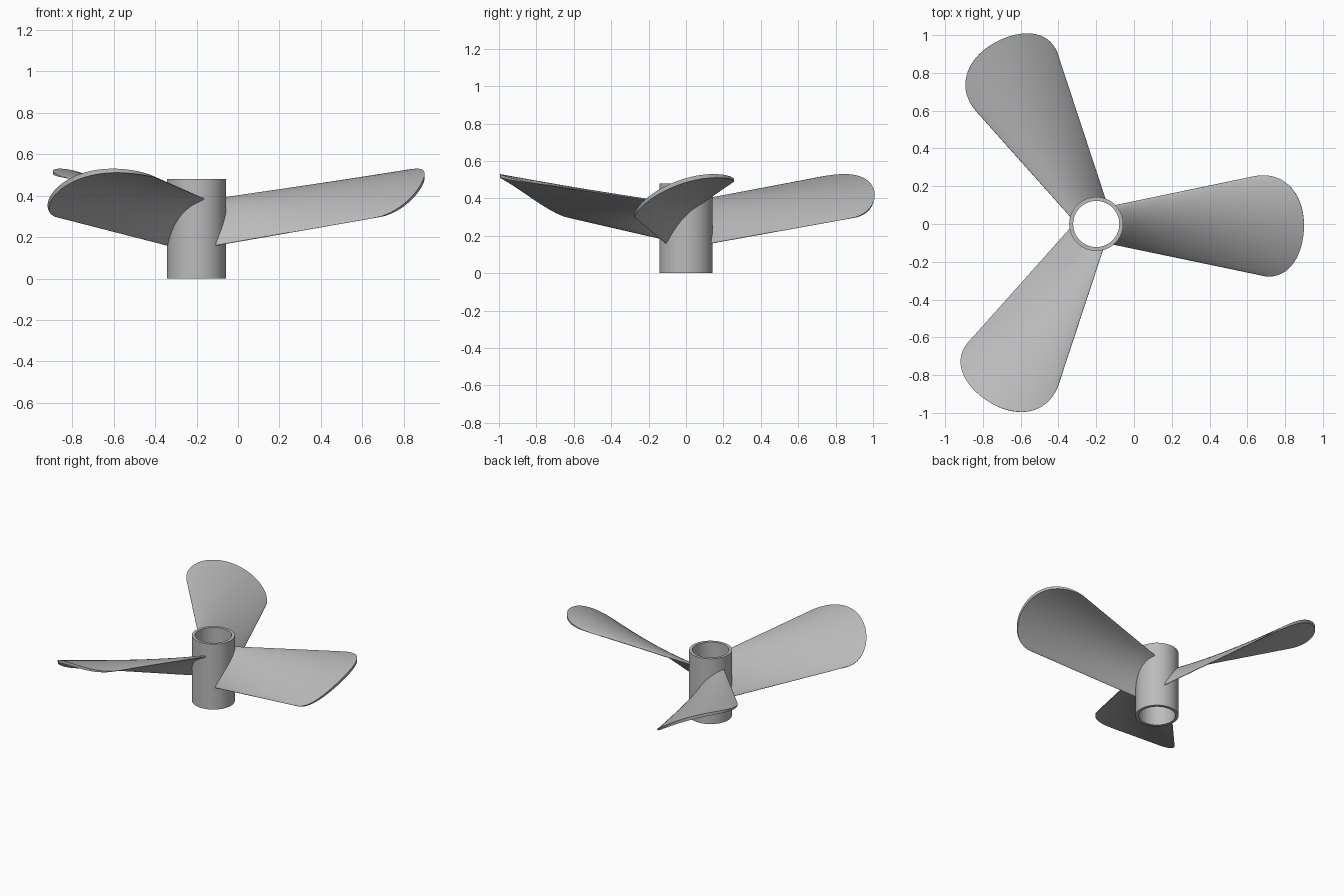
import bpy, bmesh
from math import sin, cos, pi, sqrt, radians, copysign
from mathutils import Vector, Matrix

if "Cube" in bpy.data.objects:
    bpy.data.objects.remove(bpy.data.objects["Cube"], do_unlink=True)

HUB = Vector((-0.2, 0, 0))      # hub axis
R_OUT, R_IN, HEIGHT = 0.143, 0.122, 0.48
HALF_THICK = 0.011

grey = bpy.data.materials.new("plain grey")
grey.use_nodes = True
COLOUR = (0.5, 0.5, 0.5, 1)
grey.diffuse_color = COLOUR
grey.node_tree.nodes["Principled BSDF"].inputs["Base Color"].default_value = COLOUR


def finish(bm, name, angle):
    """Turn a bmesh into a smooth-shaded object standing on the hub axis."""
    bmesh.ops.recalc_face_normals(bm, faces=bm.faces)
    mesh = bpy.data.meshes.new(name)
    bm.to_mesh(mesh)
    bm.free()
    mesh.materials.append(grey)
    obj = bpy.data.objects.new(name, mesh)
    bpy.context.collection.objects.link(obj)
    obj.location = HUB
    bpy.ops.object.select_all(action="DESELECT")
    obj.select_set(True)
    bpy.context.view_layer.objects.active = obj
    bpy.ops.object.shade_smooth_by_angle(angle=radians(angle))
    return obj


def make_hub():
    """Open tube: a rectangular wall profile spun around the axis."""
    bm = bmesh.new()
    corners = [(R_IN, 0), (R_OUT, 0), (R_OUT, HEIGHT), (R_IN, HEIGHT)]
    vs = [bm.verts.new((r, 0, z)) for r, z in corners]
    es = [bm.edges.new((vs[i], vs[(i + 1) % 4])) for i in range(4)]
    bmesh.ops.spin(bm, geom=vs + es, cent=(0, 0, 0), axis=(0, 0, 1),
                   angle=2 * pi, steps=72, use_merge=True)
    bmesh.ops.remove_doubles(bm, verts=bm.verts, dist=0.0001)
    return finish(bm, "hub", 30)


def blade_mid(s, r):
    """Middle surface: s runs from leading (-1) to trailing (1) edge."""
    k = r - 0.1
    y = -0.005 + 0.105 * s + k * (0.209 * s - 0.001)
    root = 0.311 + 0.1125 * s - 0.039 * s * s
    tip = 0.495 + 0.095 * s - 0.065 * s * s
    return Vector((r, y, root + (tip - root) * k))


def blade_point(t, u):
    """Point on the skin: t goes round the section, u from root to tip."""
    s = cos(t)
    y_root = blade_mid(s, 0.1).y
    r0 = sqrt(0.133 ** 2 - y_root ** 2)
    shoulder = 0.87 if s < 0 else 0.83
    r1 = shoulder + (1.1 - shoulder) * sqrt(max(0, 1 - s * s))
    r = r0 + (r1 - r0) * u
    along = blade_mid(s + 0.01, r) - blade_mid(s - 0.01, r)
    normal = Vector((0, -along.z, along.y)).normalized()
    h = HALF_THICK * copysign(abs(sin(t)) ** 0.7, sin(t))
    return blade_mid(s, r) + normal * h


def make_blade(name, angle):
    bm = bmesh.new()
    n, rows = 64, 14
    rings = [[bm.verts.new(blade_point(2 * pi * i / n, j / rows)) for i in range(n)]
             for j in range(rows + 1)]
    for a, b in zip(rings, rings[1:]):
        for i in range(n):
            k = (i + 1) % n
            bm.faces.new((a[i], a[k], b[k], b[i]))
    # Close root and tip with strips joining upper and lower skins
    for ring in (rings[0], rings[-1]):
        for i in range(n // 2):
            strip = [ring[i], ring[i + 1], ring[-i - 1], ring[-i]]
            bm.faces.new(list(dict.fromkeys(strip)))
    bmesh.ops.transform(bm, matrix=Matrix.Rotation(angle, 4, "Z"), verts=bm.verts)
    return finish(bm, name, 40)


make_hub()
for i, side in enumerate(("left", "back", "front")):
    make_blade(side + "_blade", i * 2 * pi / 3)
